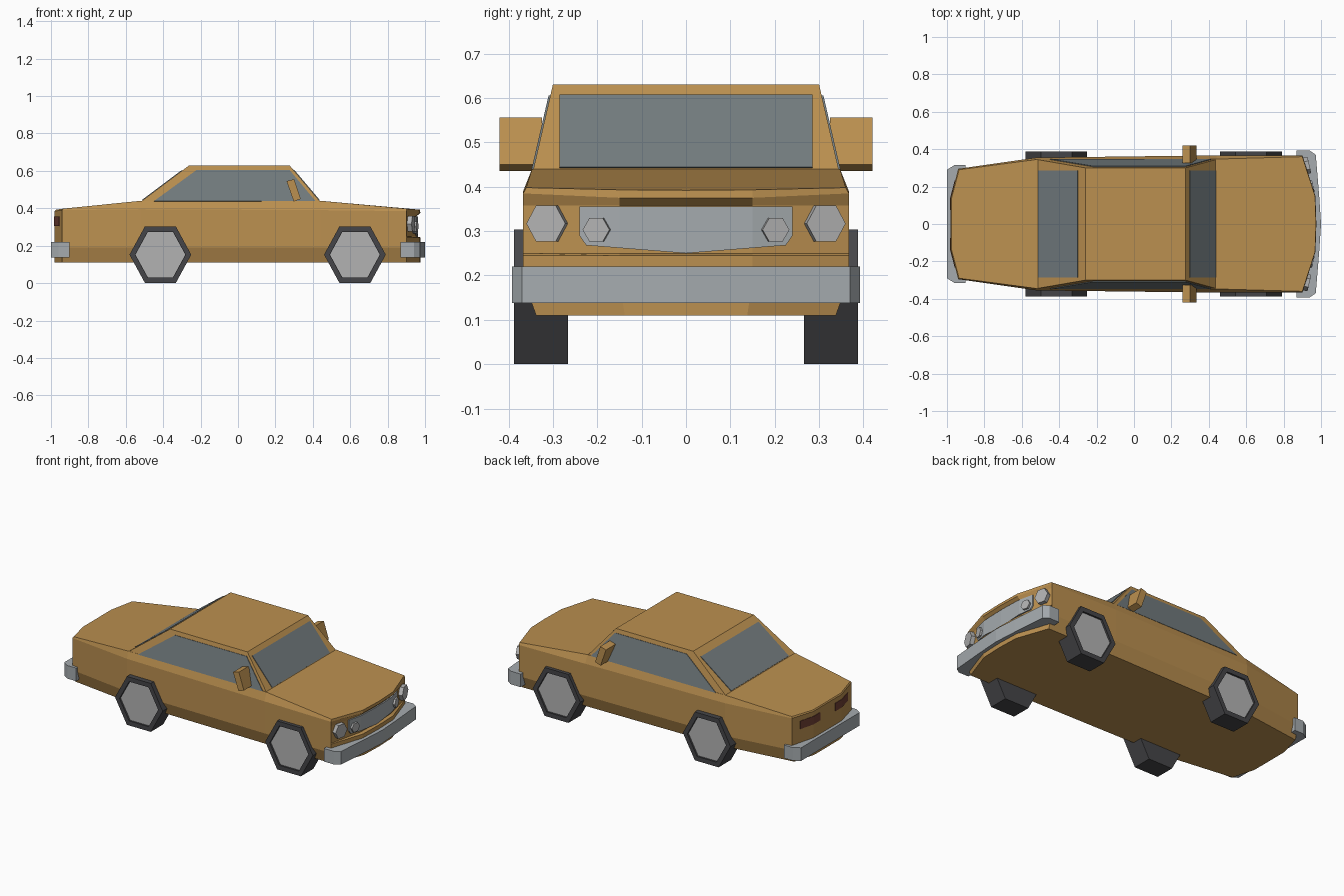
import bpy, bmesh, math
from mathutils import Vector, Matrix

if "Cube" in bpy.data.objects:
    bpy.data.objects.remove(bpy.data.objects["Cube"])


def material(name, rgb):
    m = bpy.data.materials.new(name)
    m.diffuse_color = (*rgb, 1)
    m.use_nodes = True
    m.node_tree.nodes["Principled BSDF"].inputs["Base Color"].default_value = m.diffuse_color
    return m


PAINT = material("tan_paint", (0.50, 0.28, 0.08))
GLASS = material("glass", (0.17, 0.20, 0.21))
CHROME = material("chrome", (0.38, 0.41, 0.43))
LAMP = material("lamp", (0.45, 0.45, 0.45))
RUBBER = material("rubber", (0.06, 0.06, 0.065))
RED = material("tail_red", (0.16, 0.05, 0.035))


def finish(name, bm, mat):
    bmesh.ops.recalc_face_normals(bm, faces=bm.faces)
    me = bpy.data.meshes.new(name)
    bm.to_mesh(me)
    bm.free()
    me.materials.append(mat)
    ob = bpy.data.objects.new(name, me)
    bpy.context.collection.objects.link(ob)
    return ob


def mirrored(half):
    """Close a half outline (y >= 0) across the car's centre line."""
    return half + [(p[0], -p[1], *p[2:]) for p in reversed(half) if p[1] > 1e-6]


def loft(name, rings, mat):
    bm = bmesh.new()
    rows = [[bm.verts.new(p) for p in r] for r in rings]
    n = len(rows[0])
    for a, b in zip(rows, rows[1:]):
        for i in range(n):
            j = (i + 1) % n
            bm.faces.new((a[i], a[j], b[j], b[i]))
    bm.faces.new(rows[0])
    bm.faces.new(rows[-1])
    return finish(name, bm, mat)


def plate(name, pts, out, mat, lift=0.004):
    """Thin panel lying just proud of a surface, offset along 'out'."""
    o = Vector(out).normalized()
    return loft(name, [[Vector(p) - o * 0.01 for p in pts],
                       [Vector(p) + o * lift for p in pts]], mat)


# Body shell: plan outlines stacked by height, with a recessed nose panel
PLAN = [(-.98, 0), (-.98, .14), (-.94, .295), (-.52, .355),
        (.44, .367), (.90, .367), (.97, .15), (.975, 0)]


def body_ring(z, ys=1.0, nose=0.0):
    return mirrored([(x + (nose if x > .95 else 0), y * ys, z) for x, y in PLAN])


shoulder_z = [.385, .385, .39, .395, .39, .385, .375, .375]
shoulder = mirrored([(x, y, z) for (x, y), z in zip(PLAN, shoulder_z)])
deck = mirrored([(-.975, 0, .392), (-.975, .14, .392), (-.935, .29, .398),
                 (-.52, .345, .44), (.44, .347, .44), (.90, .36, .398),
                 (.968, .15, .393), (.973, 0, .392)])
body = loft("body", [body_ring(.11, .92), body_ring(.19), body_ring(.245),
                     body_ring(.25, 1, -.02), body_ring(.358, 1, -.02),
                     shoulder, deck], PAINT)
# Flatten the deck into bonnet, cabin floor and boot strips
bm = bmesh.new()
bm.from_mesh(body.data)
top = max(bm.faces, key=lambda f: f.calc_center_median().z)
for x in (-.52, .44):
    pair = [v for v in bm.verts if abs(v.co.x - x) < .001 and v.co.z > .43]
    bmesh.ops.connect_verts(bm, verts=pair)
bm.to_mesh(body.data)
bm.free()

# Cabin
loft("cabin", [mirrored([(-.52, .345, .435), (.44, .345, .435)]),
               mirrored([(-.26, .30, .63), (.275, .30, .63)])], PAINT)


def side_y(z):
    return .345 - .045 * (z - .435) / .195


def front_x(z):
    return .44 - .165 * (z - .435) / .195


def rear_x(z):
    return -.52 + .26 * (z - .435) / .195


# Windows
lo, hi = .442, .605
plate("windscreen", mirrored([(front_x(lo), .285, lo), (front_x(hi), .285, hi)]),
      (.195, 0, .165), GLASS)
plate("rear_window", mirrored([(rear_x(lo), .285, lo), (rear_x(.60), .285, .60)]),
      (-.195, 0, .26), GLASS)
for s, side in ((1, "left"), (-1, "right")):
    outline = [(-.45, .437), (-.22, hi), (.275, hi), (.415, .437)]
    plate(f"{side}_window", [(x, s * side_y(z), z) for x, z in outline],
          (0, s, .23), GLASS)

# Bumpers
for name, half in (
        ("front_bumper", [(.87, .392), (.94, .392), (.972, .37), (.99, .15), (1.0, 0)]),
        ("rear_bumper", [(-.90, .315), (-.96, .315), (-1.0, .29), (-1.0, 0)])):
    outline = mirrored(half)
    loft(name, [[(x, y, z) for x, y in outline] for z in (.138, .22)], CHROME)


def nose_x(y):
    """Depth of the recessed nose panel at a given y."""
    y = abs(y)
    return .955 - .005 * y / .15 if y < .15 else .95 - .05 * (y - .15) / .217


# Grille: bent strip following the nose
cols = [(.24, .29), (.225, .268), (.15, .262), (0, .25)]
half = [(y, zb) for y, zb in cols]
full = half + [(-y, zb) for y, zb in reversed(half[:-1])]
loft("grille", [[(nose_x(y) + dx, y, z) for dx, z in
                 ((-.01, zb), (.008, zb), (.008, .356), (-.01, .356))]
                for y, zb in full], CHROME)


def hex_prism(name, matrix, r, depth, mat, squash=1.0):
    """Six-sided disc along local z with corners on local x."""
    rings = [[matrix @ Vector((r * math.cos(k * math.pi / 3),
                               squash * r * math.sin(k * math.pi / 3), d))
              for k in range(6)] for d in (-depth / 2, depth / 2)]
    return loft(name, rings, mat)


FACE_X = Matrix(((0, 0, 1, 0), (1, 0, 0, 0), (0, 1, 0, 0), (0, 0, 0, 1)))
for s, side in ((1, "left"), (-1, "right")):
    # Headlights, outer and inner
    for part, y, z, r, dx, depth in (("outer", .312, .317, .045, .008, .035),
                                     ("inner", .20, .303, .031, .008, .025)):
        turn = Matrix.Rotation(s * math.radians(13), 4, 'Z')
        m = Matrix.Translation((nose_x(y) + dx, s * y, z)) @ turn @ FACE_X
        hex_prism(f"{side}_{part}_headlight", m, r, depth, LAMP, .98 if part == "inner" else 1.05)

    # Tail lights wrap the bend of the rear panel
    strip = [(-.98, .075), (-.98, .14), (-.955, .235)]
    loft(f"{side}_tail_light", [[(x + dx, s * y, z) for dx, z in
                                 ((.01, .305), (-.003, .305), (-.003, .355), (.01, .355))]
                                for x, y in strip], RED)

    # Door mirrors
    prof = [(.26, .545), (.30, .556), (.335, .45), (.298, .436)]
    loft(f"{side}_mirror", [[(x, s * y, z) for x, z in prof] for y in (.325, .42)], PAINT)

    # Wheels: hexagonal tyre with a recessed hub
    for end, x in (("front", .625), ("rear", -.415)):
        def ring(r, y):
            return [(x + r * math.cos(k * math.pi / 3), s * y,
                     .152 + 1.06 * r * math.sin(k * math.pi / 3)) for k in range(6)]
        loft(f"{end}_{side}_tyre", [ring(.165, .266), ring(.165, .388),
                                    ring(.134, .388), ring(.134, .37)], RUBBER)
        loft(f"{end}_{side}_hub", [ring(.133, .36), ring(.133, .378)], LAMP)
